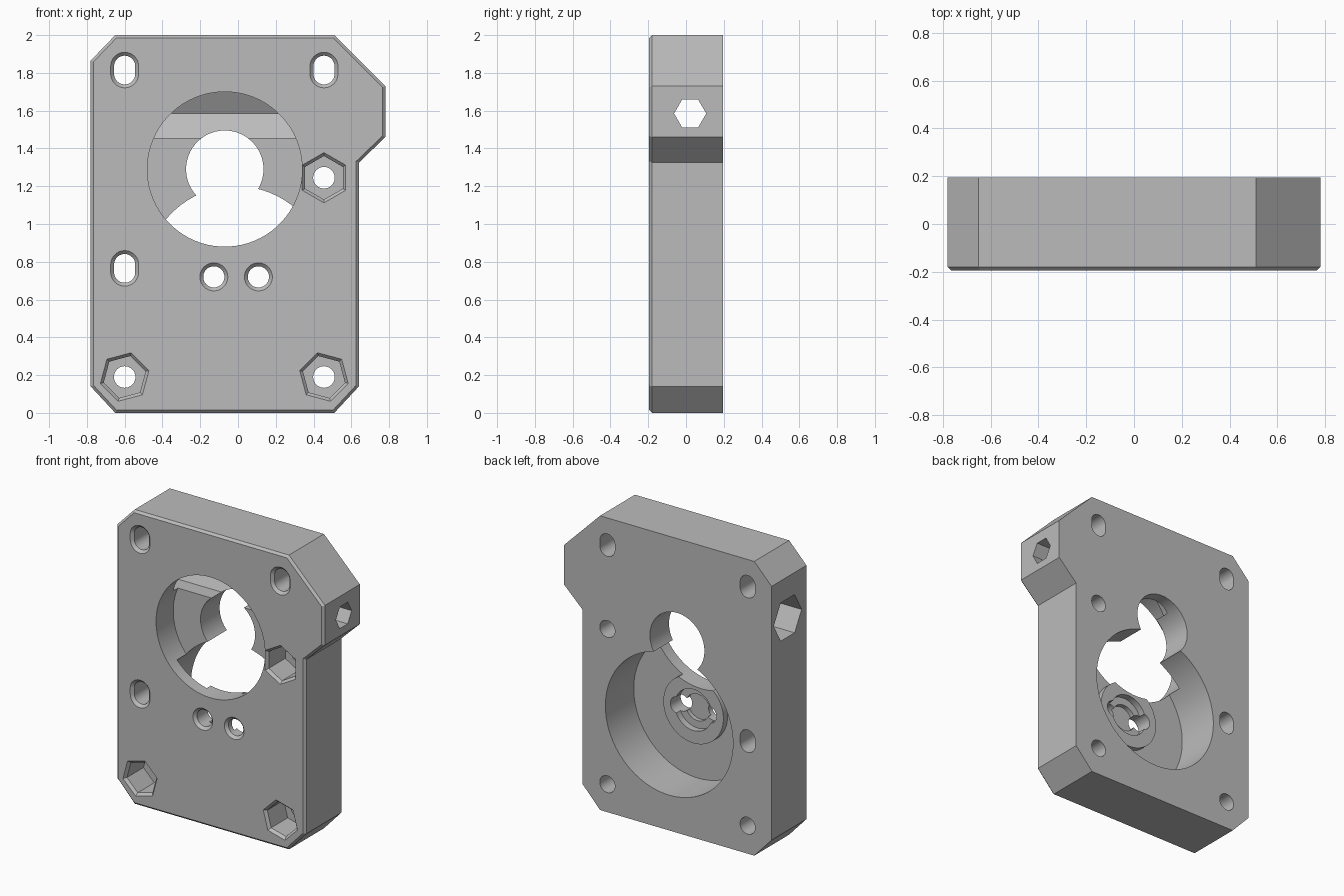
import bpy, bmesh, math
from mathutils import Vector

if "Cube" in bpy.data.objects:
    bpy.data.objects.remove(bpy.data.objects["Cube"], do_unlink=True)

FRONT, BACK = -0.195, 0.195

grey = bpy.data.materials.new("plain grey")
grey.use_nodes = True
grey.diffuse_color = (0.5, 0.5, 0.5, 1)
grey.node_tree.nodes["Principled BSDF"].inputs["Base Color"].default_value = (0.5, 0.5, 0.5, 1)


def loft(name, sections, axis="y"):
    """Closed solid through (position, 2D points) sections along an axis."""
    bm = bmesh.new()
    rings = []
    for pos, pts in sections:
        place = (lambda a, b: (a, pos, b)) if axis == "y" else (lambda a, b: (pos, a, b))
        rings.append([bm.verts.new(place(a, b)) for a, b in pts])
    n = len(rings[0])
    for r0, r1 in zip(rings, rings[1:]):
        for i in range(n):
            j = (i + 1) % n
            bm.faces.new((r0[i], r0[j], r1[j], r1[i]))
    bm.faces.new(rings[0])
    bm.faces.new(rings[-1])
    bmesh.ops.recalc_face_normals(bm, faces=bm.faces)
    mesh = bpy.data.meshes.new(name)
    bm.to_mesh(mesh)
    bm.free()
    obj = bpy.data.objects.new(name, mesh)
    bpy.context.collection.objects.link(obj)
    mesh.materials.append(grey)
    return obj


def ring(cx, cz, r, n=72, turn=0.0, stretch=0.0):
    """Regular polygon, optionally stretched vertically into a slot."""
    pts = []
    for i in range(n):
        a = math.radians(turn) + math.tau * (i + 0.5 * (n > 6)) / n
        lift = stretch if math.sin(a) > 0 else -stretch
        pts.append((cx + r * math.cos(a), cz + r * math.sin(a) + lift))
    return pts


def inset(pts, d):
    """Offset a counter-clockwise outline inwards."""
    out = []
    for i, p in enumerate(pts):
        p = Vector(p)
        e0 = (p - Vector(pts[i - 1])).normalized()
        e1 = (Vector(pts[(i + 1) % len(pts)]) - p).normalized()
        n0, n1 = Vector((-e0.y, e0.x)), Vector((-e1.y, e1.x))
        out.append(tuple(p + (n0 + n1) * d / (1 + n0.dot(n1))))
    return out


def combine(target, tool, operation="DIFFERENCE"):
    mod = target.modifiers.new("shape", "BOOLEAN")
    mod.operation = operation
    mod.solver = "EXACT"
    mod.object = tool
    bpy.context.view_layer.objects.active = target
    bpy.ops.object.modifier_apply(modifier=mod.name)
    bpy.data.objects.remove(tool, do_unlink=True)


# Plate with clipped corners, a side lug and a bevelled front rim
outline = [(-0.65, 0), (0.51, 0), (0.64, 0.14), (0.64, 1.325), (0.78, 1.46),
           (0.78, 1.73), (0.51, 2), (-0.65, 2), (-0.78, 1.865), (-0.78, 0.14)]
plate = loft("mounting_plate", [(FRONT, inset(outline, 0.015)),
                                (FRONT + 0.015, outline), (BACK, outline)])

# Round rear pocket with a low boss on its floor
gx, gz = -0.01, 0.72
floor = -0.11


def bore(cx, cz, r, y0, y1):
    combine(plate, loft("bore_cutter", [(y0, ring(cx, cz, r)), (y1, ring(cx, cz, r))]))


bore(gx, gz, 0.48, floor, 0.3)
boss = ring(gx, gz, 0.226)
combine(plate, loft("boss", [(floor - 0.03, boss), (-0.065, boss)]), "UNION")
bore(gx, gz, 0.14, floor, 0.1)
bore(gx, gz, 0.09, floor - 0.03, 0.1)

# Front pocket and the shaft hole behind it
bore(-0.07, 1.29, 0.41, -0.3, -0.01)
bore(-0.07, 1.29, 0.205, -0.1, 0.3)

# Cross channel: wide hexagon from the right side, narrow one out of the lug
for x0, x1, r in ((-0.9, 0.5, 0.15), (0.4, 0.9, 0.085)):
    hexagon = ring(0.022, 1.585, r, 6)
    combine(plate, loft("channel_cutter", [(x0, hexagon), (x1, hexagon)], "x"))


def countersunk(cx, cz, r, depth, flare=0.018, **shape):
    """Hole from the front with a bevelled mouth."""
    wide = ring(cx, cz, r + 2 * flare, **shape)
    mouth = ring(cx, cz, r, **shape)
    combine(plate, loft("hole_cutter", [(FRONT - flare, wide), (FRONT + flare, mouth),
                                        (depth, mouth)]))


# Slotted screw holes
for x, z in ((-0.6, 1.815), (0.455, 1.815), (-0.6, 0.765)):
    countersunk(x, z, 0.056, 0.3, stretch=0.02)

# Pair of round holes through the boss
for side in (-1, 1):
    countersunk(gx + side * 0.118, gz, 0.056, 0.1)

# Nut traps with screw holes behind
for x, z, turn in ((-0.6, 0.19, 15), (0.455, 0.19, 45), (0.455, 1.245, 30)):
    countersunk(x, z, 0.115, 0.0, n=6, turn=turn)
    bore(x, z, 0.057, -0.1, 0.3)

# Smooth the round walls, keep edges crisp
bpy.ops.object.select_all(action="DESELECT")
plate.select_set(True)
bpy.context.view_layer.objects.active = plate
bpy.ops.object.shade_smooth_by_angle(angle=math.radians(25))
